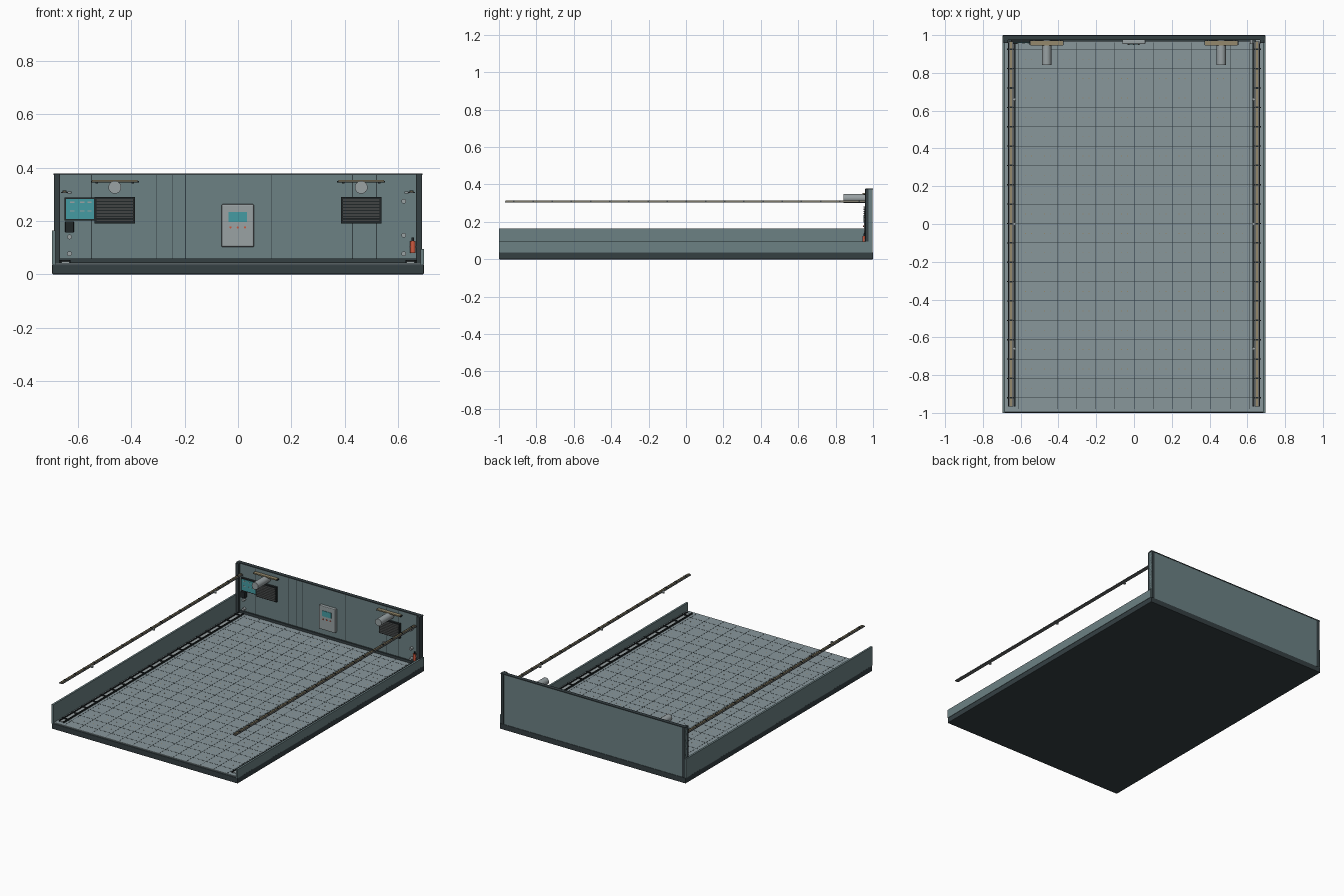
import bpy, bmesh, math
from mathutils import Matrix, Vector

COL = {
    "dark": (0.035, 0.05, 0.055), "wall": (0.15, 0.22, 0.23), "floor": (0.25, 0.31, 0.33),
    "black": (0.015, 0.02, 0.022), "grey": (0.32, 0.36, 0.37), "teal": (0.06, 0.33, 0.36),
    "brass": (0.30, 0.25, 0.15), "red": (0.6, 0.1, 0.05), "steel": (0.14, 0.15, 0.15),
}
MATS = {}
for k, c in COL.items():
    MATS[k] = bpy.data.materials.new(k)
    MATS[k].diffuse_color = (*c, 1)


def finish(name, bm, mat, bevel=0):
    me = bpy.data.meshes.new(name)
    bm.to_mesh(me)
    bm.free()
    me.materials.append(MATS[mat])
    ob = bpy.data.objects.new(name, me)
    bpy.context.collection.objects.link(ob)
    if bevel:
        m = ob.modifiers.new("bevel", 'BEVEL')
        m.width, m.segments = bevel, 2
    return ob


def boxes(name, spans, mat, bevel=0):
    """One object from (x0, x1, y0, y1, z0, z1) spans."""
    bm = bmesh.new()
    for x0, x1, y0, y1, z0, z1 in spans:
        m = Matrix.Translation(((x0 + x1) / 2, (y0 + y1) / 2, (z0 + z1) / 2))
        m = m @ Matrix.Diagonal((x1 - x0, y1 - y0, z1 - z0, 1))
        bmesh.ops.create_cube(bm, size=1, matrix=m)
    return finish(name, bm, mat, bevel)


def cyls(name, items, mat, seg=16):
    """One object from (centre, axis, radius, length) cylinders."""
    bm = bmesh.new()
    for c, axis, r, h in items:
        rot = Vector((0, 0, 1)).rotation_difference(Vector(axis)).to_matrix().to_4x4()
        bmesh.ops.create_cone(bm, cap_ends=True, segments=seg, radius1=r, radius2=r,
                              depth=h, matrix=Matrix.Translation(c) @ rot)
    for f in bm.faces:
        f.smooth = len(f.verts) == 4
    for e in bm.edges:
        e.smooth = all(len(f.verts) == 4 for f in e.link_faces)
    return finish(name, bm, mat)


def both(*spans):
    """Spans plus their mirror images across x = 0."""
    return [s for s in spans] + [(-s[1], -s[0], *s[2:]) for s in spans]


# base and floor
boxes("base_slab", [(-0.697, 0.697, -1, 1, 0, 0.037)], "dark", 0.004)
boxes("floor_deck", [(-0.685, 0.685, -0.992, 0.98, 0.03, 0.043)], "floor")
ys = [-0.92 + 0.1025 * i for i in range(19)]
xs = [-0.61 + 0.1017 * i for i in range(13)]
boxes("floor_seams",
      [(-0.67, 0.67, y - 0.0012, y + 0.0012, 0.042, 0.0436) for y in ys]
      + [(x - 0.0012, x + 0.0012, -0.98, 0.96, 0.042, 0.0436) for x in xs], "dark")
boxes("floor_pin_holes",
      [(x + d - 0.002, x + d + 0.002, y + 0.048, y + 0.052, 0.042, 0.0438)
       for x in xs[:-1] for y in ys[:-1] for d in (0.035, 0.067)], "brass")

# side walls, left one taller
boxes("left_side_wall", [(-0.697, -0.684, -1, 0.995, 0.037, 0.165)], "wall")
boxes("right_side_wall", [(0.684, 0.697, -1, 0.995, 0.037, 0.095)], "wall")

# floor cable channels with posts and cross clips
boxes("floor_channels", both((-0.667, -0.661, -0.965, 0.96, 0.04, 0.053),
                             (-0.634, -0.628, -0.965, 0.96, 0.04, 0.053)), "black")
boxes("channel_covers", both((-0.661, -0.634, -0.96, 0.96, 0.04, 0.047)), "grey")
boxes("channel_clips", both(*[(-0.672, -0.628, y - 0.003, y + 0.003, 0.043, 0.054)
                              for y in ys]), "black")

# back wall
boxes("back_wall", [(-0.69, 0.69, 0.975, 0.997, 0.037, 0.375)], "wall")
boxes("back_wall_cap", [(-0.692, 0.692, 0.973, 0.999, 0.372, 0.378)], "dark")
boxes("corner_posts", both((-0.69, -0.667, 0.958, 0.998, 0.037, 0.377)), "dark", 0.002)
boxes("back_skirting", [(-0.667, 0.667, 0.966, 0.976, 0.043, 0.06)], "dark")
boxes("back_wall_seams", [(x - 0.0015, x + 0.0015, 0.9738, 0.976, 0.06, 0.372)
                          for x in (-0.55, -0.305, -0.245, -0.197, 0.125, 0.43, 0.52)], "dark")

# overhead rails with clips and hanger knobs
boxes("overhead_rails", both((-0.664, -0.638, -0.967, 0.965, 0.304, 0.309)), "steel")
boxes("rail_light_strips", both((-0.656, -0.646, -0.965, 0.965, 0.308, 0.313)), "brass")
boxes("rail_clips", both(*[(-0.659, -0.643, y - 0.004, y + 0.004, 0.308, 0.315)
                           for y in ys]), "black")
cyls("rail_knobs", [((s * 0.632, y, 0.307), (0, 0, 1), 0.008, 0.008)
                    for s in (-1, 1) for y in (-0.66, 0, 0.66)], "grey", 12)

# louvred vents
boxes("vent_frames", both((-0.538, -0.386, 0.96, 0.976, 0.19, 0.29)), "black")
boxes("vent_slats", both(*[(-0.532, -0.392, 0.95, 0.962, 0.197 + 0.0112 * i, 0.203 + 0.0112 * i)
                           for i in range(8)]), "steel")

# ducts and the bars above them
cyls("duct_pipes", [((s * 0.462, 0.908, 0.326), (0, 1, 0), 0.024, 0.134) for s in (-1, 1)],
     "grey", 24)
boxes("duct_bars", both((-0.552, -0.372, 0.948, 0.972, 0.344, 0.35)), "black")
boxes("duct_bar_lights", both((-0.548, -0.376, 0.945, 0.968, 0.347, 0.354)), "brass")
boxes("duct_bar_mounts", both((-0.535, -0.525, 0.96, 0.976, 0.34, 0.35),
                              (-0.4, -0.39, 0.96, 0.976, 0.34, 0.35)), "dark")

# central control cabinet
boxes("control_cabinet", [(-0.062, 0.06, 0.952, 0.976, 0.102, 0.263)], "grey", 0.005)
boxes("cabinet_screen", [(-0.036, 0.033, 0.949, 0.954, 0.196, 0.233)], "teal")
cyls("cabinet_buttons", [((x, 0.95, 0.176), (0, 1, 0), 0.004, 0.006)
                         for x in (-0.028, -0.001, 0.026)], "red", 12)

# wall display and handset on the left
boxes("display_case", [(-0.65, -0.535, 0.96, 0.976, 0.201, 0.287)], "black")
boxes("display_screen", [(-0.645, -0.54, 0.957, 0.961, 0.207, 0.282)], "teal")
boxes("display_readouts", [(x, x + 0.016, 0.9555, 0.958, z, z + 0.005)
                           for x in (-0.63, -0.592, -0.565) for z in (0.235, 0.267)], "grey")
boxes("wall_handset", [(-0.648, -0.616, 0.952, 0.976, 0.156, 0.198)], "black", 0.003)

# wall pegs
cyls("wall_pegs", [((x, 0.965, z), (0, 1, 0), 0.009, 0.022) for x, z in
                   ((0.622, 0.274), (0.622, 0.146), (0.622, 0.077),
                    (-0.632, 0.14), (-0.632, 0.077))], "grey", 12)

# fire extinguisher beside the right post
cyls("extinguisher_body", [((0.656, 0.953, 0.102), (0, 0, 1), 0.01, 0.045)], "red")
cyls("extinguisher_valve", [((0.656, 0.953, 0.13), (0, 0, 1), 0.005, 0.014)], "black", 12)
boxes("extinguisher_bracket", [(0.643, 0.669, 0.952, 0.976, 0.1, 0.106)], "grey")
